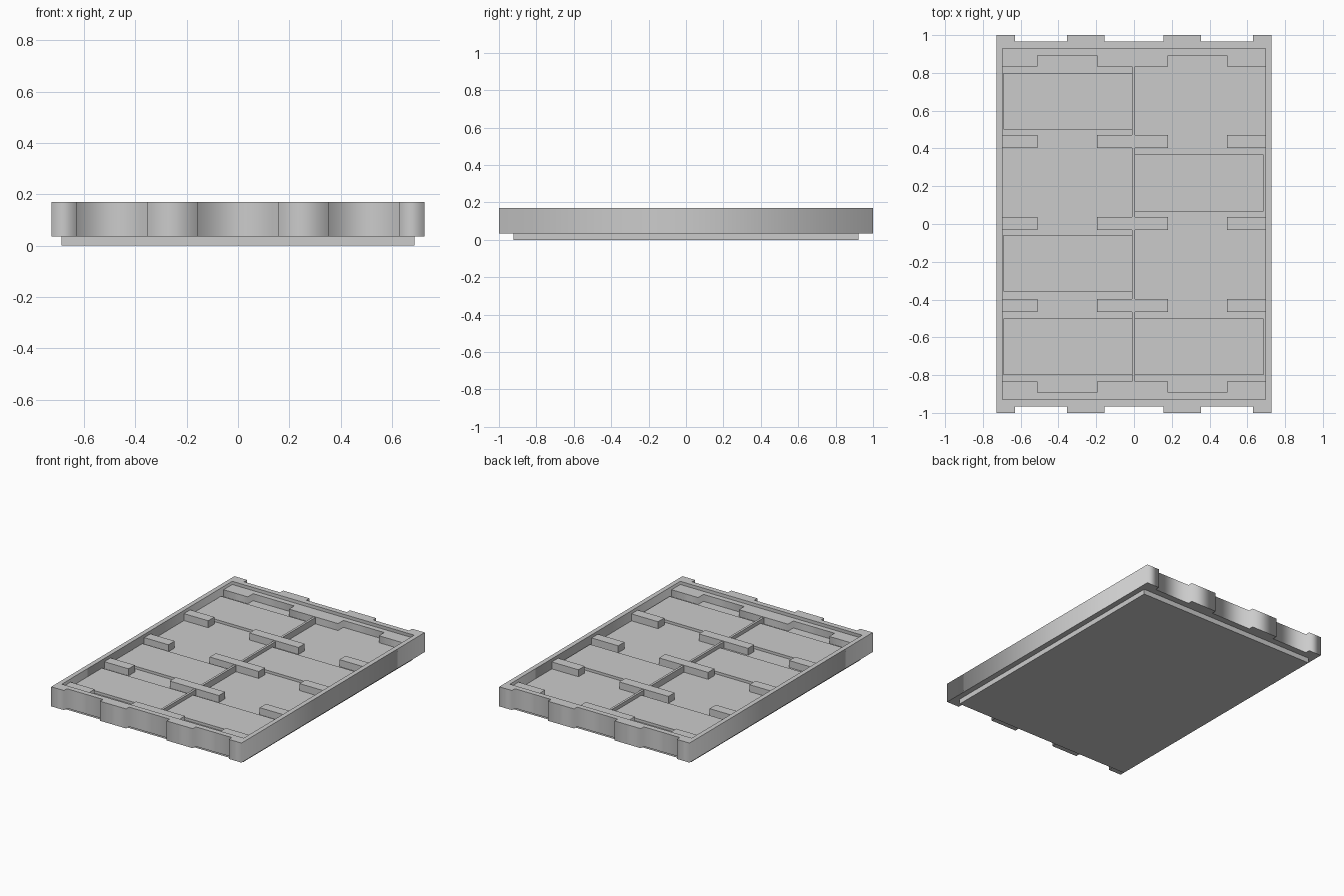
import bpy

if "Cube" in bpy.data.objects:
    bpy.data.objects.remove(bpy.data.objects["Cube"])


def box(name, x0, x1, y0, y1, z0, z1):
    bpy.ops.mesh.primitive_cube_add(
        size=1, location=((x0 + x1) / 2, (y0 + y1) / 2, (z0 + z1) / 2))
    ob = bpy.context.object
    ob.name = name
    ob.scale = (x1 - x0, y1 - y0, z1 - z0)
    bpy.ops.object.transform_apply(location=False, rotation=False, scale=True)
    return ob


def prism(name, loops, z0, z1):
    """Extrude closed outlines; an inner outline becomes a hole."""
    cu = bpy.data.curves.new(name, 'CURVE')
    cu.dimensions = '2D'
    cu.fill_mode = 'BOTH'
    cu.extrude = (z1 - z0) / 2
    for pts in loops:
        sp = cu.splines.new('POLY')
        sp.points.add(len(pts) - 1)
        for p, (x, y) in zip(sp.points, pts):
            p.co = (x, y, 0, 1)
        sp.use_cyclic_u = True
    ob = bpy.data.objects.new(name, cu)
    ob.location.z = (z0 + z1) / 2
    bpy.context.collection.objects.link(ob)
    bpy.ops.object.select_all(action='DESELECT')
    ob.select_set(True)
    bpy.context.view_layer.objects.active = ob
    bpy.ops.object.convert(target='MESH')
    return bpy.context.object


W, IX, IY, REC = 0.727, 0.695, 0.93, 0.967
FLOOR, CLIP = 0.10, 0.148

# Rim with notched ends
half = [(0.155, REC), (0.155, 1), (0.355, 1), (0.355, REC),
        (0.63, REC), (0.63, 1), (W, 1)]
end = [(-x, y) for x, y in reversed(half)] + half
outer = end + [(-x, -y) for x, y in end]
inner = [(-IX, -IY), (IX, -IY), (IX, IY), (-IX, IY)]
prism("rim", [outer, inner], 0.035, 0.17)

# Floor and lower base plate
box("floor", -IX, IX, -IY, IY, 0.035, FLOOR)
box("base_plate", -0.688, 0.688, -0.922, 0.922, 0, 0.036)

# Central divider between the two columns
box("divider", -0.01, 0.006, -0.84, 0.84, FLOOR - 0.01, CLIP - 0.005)

# Retaining blocks between the cells
spans = [(-IX, -0.51), (-0.195, 0.18), (0.492, IX)]
for y in (-0.432, 0.003, 0.437):
    for a, b in spans:
        box("cell_block", a, b, y - 0.034, y + 0.034, FLOOR - 0.01, CLIP)

# Stepped ledges at both ends
ledge = [(-IX, IY), (-IX, 0.835), (-0.51, 0.835), (-0.51, 0.893),
         (-0.195, 0.893), (-0.195, 0.835), (0.18, 0.835), (0.18, 0.893),
         (0.492, 0.893), (0.492, 0.835), (IX, 0.835), (IX, IY)]
for s, label in ((1, "back"), (-1, "front")):
    prism(label + "_ledge", [[(x, s * y) for x, y in ledge]],
          FLOOR - 0.01, CLIP)

# Raised pads in five of the cells
for x, y in ((-0.35, 0.65), (-0.35, -0.207), (-0.35, -0.65),
             (0.345, 0.217), (0.345, -0.65)):
    box("pad", x - 0.34, x + 0.34, y - 0.15, y + 0.15, FLOOR - 0.01, 0.118)
